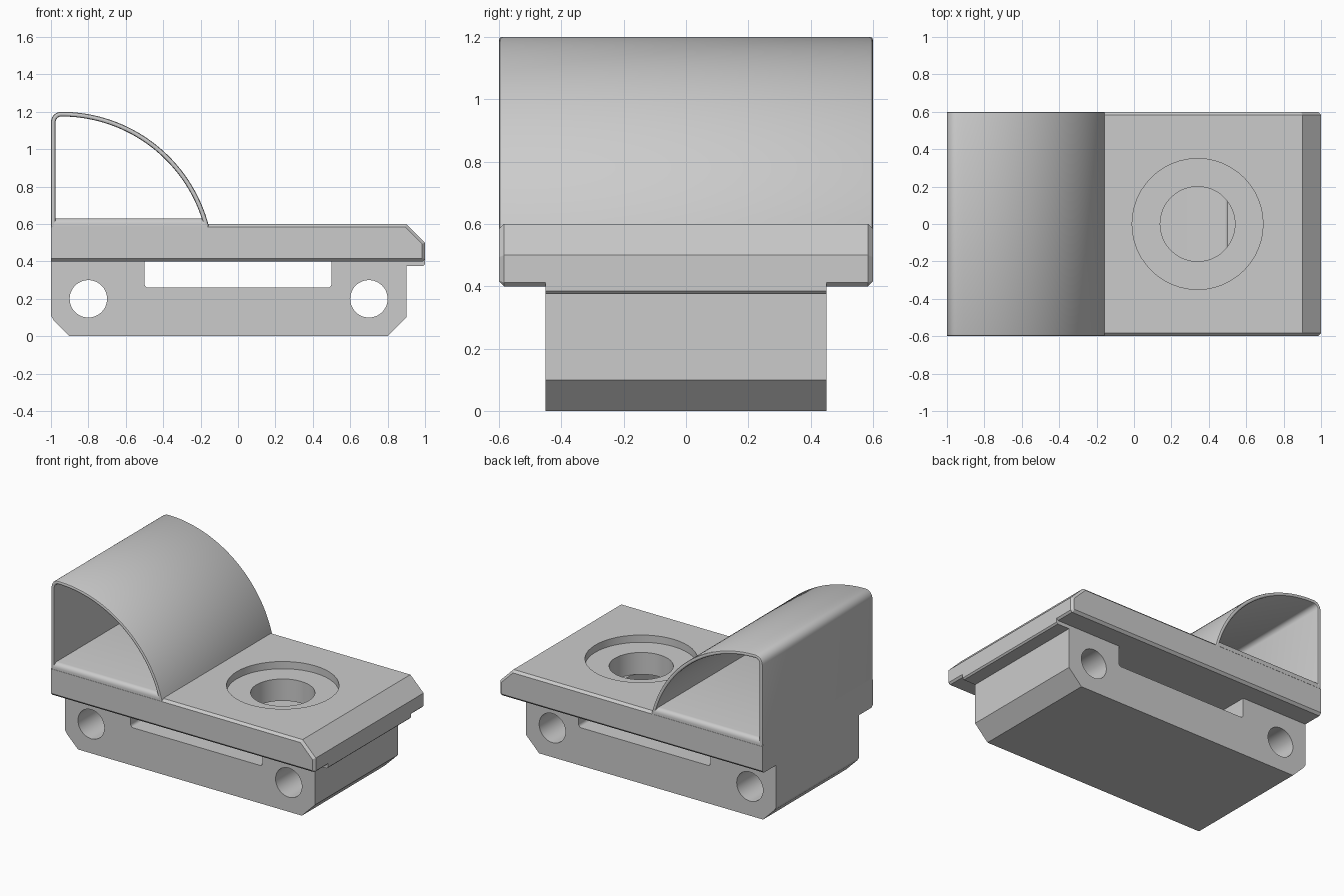
import bpy, bmesh
from math import sin, cos, pi

cube = bpy.data.objects.get("Cube")
if cube:
    bpy.data.objects.remove(cube, do_unlink=True)

grey = bpy.data.materials.new("light grey")
grey.use_nodes = True
colour = (0.6, 0.6, 0.6, 1)
grey.diffuse_color = colour
grey.node_tree.nodes["Principled BSDF"].inputs["Base Color"].default_value = colour


def arc(cx, cz, r, a0, a1, n):
    return [(cx + r * cos(a0 + (a1 - a0) * i / n), cz + r * sin(a0 + (a1 - a0) * i / n))
            for i in range(n + 1)]


def extrude(name, profile, half, bevel=0, segments=1, rule=None):
    """Extrude an x-z profile along y; bevel the end outlines where rule(x, z) holds."""
    bm = bmesh.new()
    face = bm.faces.new([bm.verts.new((x, -half, z)) for x, z in profile])
    ext = bmesh.ops.extrude_face_region(bm, geom=[face], use_keep_orig=True)
    verts = [v for v in ext["geom"] if isinstance(v, bmesh.types.BMVert)]
    bmesh.ops.translate(bm, verts=verts, vec=(0, 2 * half, 0))
    bmesh.ops.recalc_face_normals(bm, faces=bm.faces)
    if bevel:
        edges = []
        for e in bm.edges:
            mid = (e.verts[0].co + e.verts[1].co) / 2
            if abs(mid.y) > half - 0.001 and rule(mid.x, mid.z):
                edges.append(e)
        bmesh.ops.bevel(bm, geom=edges, offset=bevel, segments=segments,
                        profile=0.5, affect='EDGES')
    mesh = bpy.data.meshes.new(name)
    bm.to_mesh(mesh)
    bm.free()
    mesh.materials.append(grey)
    obj = bpy.data.objects.new(name, mesh)
    bpy.context.collection.objects.link(obj)
    return obj


def drill(obj, location, radius, depth, along_y=False):
    """Cut a round hole and remove the cutter."""
    bpy.ops.mesh.primitive_cylinder_add(vertices=48, radius=radius, depth=depth, location=location,
                                        rotation=(pi / 2 if along_y else 0, 0, 0))
    cutter = bpy.context.object
    cutter.hide_render = True
    cutter.data.materials.append(grey)
    mod = obj.modifiers.new("hole", 'BOOLEAN')
    mod.operation = 'DIFFERENCE'
    mod.solver = 'EXACT'
    mod.object = cutter
    bpy.context.view_layer.objects.active = obj
    bpy.ops.object.modifier_apply(modifier=mod.name)
    bpy.data.objects.remove(cutter, do_unlink=True)


# Base block with chamfered feet, open slot and end lip
f = 0.02
slot = (arc(0.5 - f, 0.26 + f, f, 0, -pi / 2, 4)
        + arc(-0.5 + f, 0.26 + f, f, -pi / 2, -pi, 4))
base = extrude("base_block",
               [(-0.9, 0), (0.8, 0), (0.9, 0.1), (0.9, 0.375), (0.99, 0.375), (1, 0.385),
                (1, 0.42), (0.95, 0.42), (0.95, 0.4), (0.5, 0.4)] + slot
               + [(-0.5, 0.4), (-1, 0.4), (-1, 0.11), (-0.985, 0.085)], 0.45)
for x in (-0.8, 0.7):
    drill(base, (x, 0, 0.2), 0.1, 2, along_y=True)

# Top plate with chamfered nose and a counterbored hole
plate = extrude("top_plate",
                [(-1, 0.4), (0.988, 0.4), (1, 0.412), (1, 0.5), (0.9, 0.6), (-1, 0.6)],
                0.6, 0.016, rule=lambda x, z: x > -0.99)
drill(plate, (0.34, 0, 0.65), 0.35, 0.2)
drill(plate, (0.34, 0, 0.5), 0.2, 0.4)

# Curved hood, a thin shell open at both ends
wall, low = 0.025, 0.585


def hood_line(inset):
    return ([(-1 + inset, low)] + arc(-0.945, 1.145, 0.055 - inset, pi, pi / 2, 6)[:-1]
            + arc(-0.945, 0.385, 0.815 - inset, pi / 2, 0.25, 32))


hood = extrude("hood", hood_line(0) + hood_line(wall)[::-1], 0.6, 0.01, 2,
               rule=lambda x, z: z > low + 0.005)

# Hood floor with rounded front and back edges
hood_floor = extrude("hood_floor", [(-0.99, low), (-0.17, low), (-0.18, 0.63), (-0.99, 0.63)],
                     0.6, 0.03, 4, rule=lambda x, z: z > 0.625)

bpy.ops.object.select_all(action='DESELECT')
for obj in (base, plate, hood, hood_floor):
    obj.select_set(True)
bpy.context.view_layer.objects.active = hood
bpy.ops.object.shade_smooth_by_angle(angle=pi / 6)
